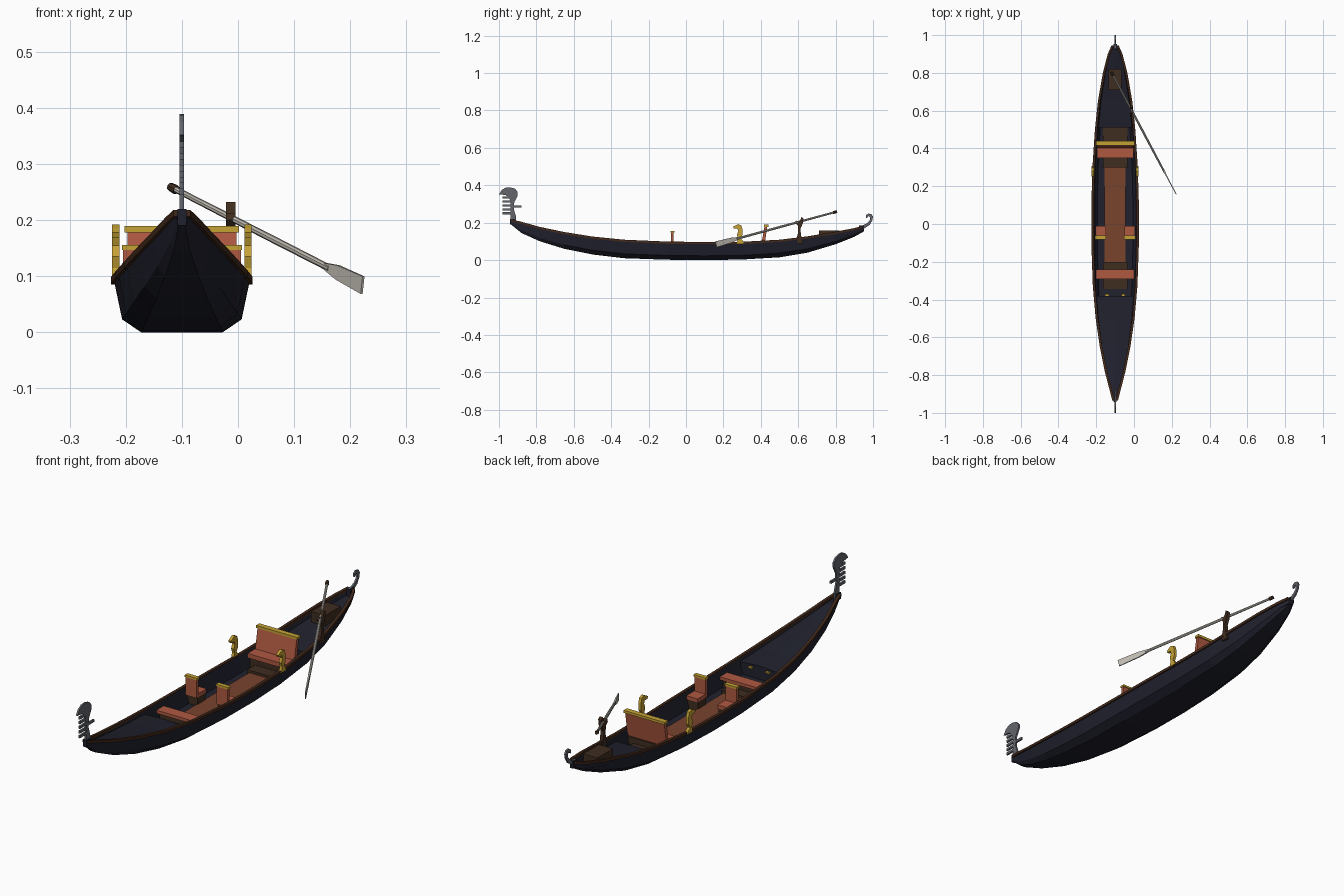
import bpy, bmesh
from mathutils import Vector

cube = bpy.data.objects.get("Cube")
if cube:
    bpy.data.objects.remove(cube, do_unlink=True)

CX = -0.1  # boat centreline; the oar reaches out to the left


def material(name, r, g, b):
    m = bpy.data.materials.new(name)
    m.use_nodes = True
    m.diffuse_color = (r, g, b, 1)
    m.node_tree.nodes["Principled BSDF"].inputs["Base Color"].default_value = (r, g, b, 1)
    return m


NAVY = material("navy_black", .014, .015, .026)
RIM = material("rim_brown", .055, .022, .011)
DARK = material("dark_wood", .05, .026, .014)
CARPET = material("carpet_brown", .19, .058, .027)
RED = material("red_cushion", .43, .1, .053)
GOLD = material("gold", .56, .36, .035)
IRON = material("iron_grey", .125, .13, .15)
OAR = material("pale_wood", .52, .49, .44)


def rings_mesh(name, rings, mat):
    """Skin a list of equal closed rings and cap both ends."""
    bm = bmesh.new()
    loops = [[bm.verts.new(p) for p in ring] for ring in rings]
    n = len(loops[0])
    for a, b in zip(loops, loops[1:]):
        for i in range(n):
            j = (i + 1) % n
            bm.faces.new((a[i], a[j], b[j], b[i]))
    bm.faces.new(loops[0])
    bm.faces.new(loops[-1])
    bmesh.ops.recalc_face_normals(bm, faces=bm.faces)
    me = bpy.data.meshes.new(name)
    bm.to_mesh(me)
    bm.free()
    me.materials.append(mat)
    ob = bpy.data.objects.new(name, me)
    bpy.context.collection.objects.link(ob)
    return ob


def prism(name, outline, x, width, mat):
    """Extrude a (y, z) outline sideways, centred x from the centreline."""
    return rings_mesh(name, [[(CX + x + s * width / 2, y, z) for y, z in outline]
                             for s in (-1, 1)], mat)


def box(name, x, width, y0, y1, z0, z1, mat):
    return prism(name, [(y0, z0), (y1, z0), (y1, z1), (y0, z1)], x, width, mat)


# Hull stations: y, half width, sheer height, keel height
STATIONS = [(-.935, .010, .213, .190), (-.88, .024, .200, .145), (-.78, .050, .172, .100),
            (-.65, .076, .145, .060), (-.5, .098, .121, .030), (-.33, .113, .104, .010),
            (-.1, .121, .094, .002), (.1, .121, .092, 0), (.3, .115, .093, .003),
            (.5, .102, .104, .015), (.65, .086, .122, .040), (.8, .060, .147, .085),
            (.9, .034, .166, .125), (.945, .014, .178, .150)]
YS = [s[0] for s in STATIONS]


def station(y):
    for a, b in zip(STATIONS, STATIONS[1:]):
        if y <= b[0]:
            t = (y - a[0]) / (b[0] - a[0])
            return [p + (q - p) * t for p, q in zip(a[1:], b[1:])]


def loft(name, ys, section, mat):
    return rings_mesh(name, [[(CX + x, y, z) for x, z in section(*station(y))] for y in ys], mat)


# Hull shell, outside and inside in one ring
HALF = [(.6, 0), (.88, .25), (1, 1), (.93, 1), (.78, .27)]


def shell(h, top, bot):
    right = [(h * u, bot + (top - bot) * v) for u, v in HALF]
    return right + [(-x, z) for x, z in reversed(right)]


loft("hull", YS, shell, NAVY)

# Gunwale rims
for side, sign in (("left", 1), ("right", -1)):
    loft("rim_" + side, YS,
         lambda h, top, bot: [(sign * x, z) for x, z in
                              ((h + .005, top - .007), (h + .005, top + .005),
                               (max(h - .008, .001), top + .005), (max(h - .008, .001), top - .007))],
         RIM)


# Decks at both ends, with bulkheads
def deck(drop, crown):
    def section(h, top, bot):
        low = bot + .2 * (top - bot)
        return [(-.94 * h, top - drop), (0, top - drop + crown), (.94 * h, top - drop),
                (.75 * h, low), (-.75 * h, low)]
    return section


loft("foredeck", [-.38, -.5, -.65, -.78, -.88, -.93], deck(.014, .006), NAVY)
loft("stern_deck", [.51, .65, .8, .9, .94], deck(.026, .004), NAVY)
box("bow_post", 0, .016, -.942, -.915, .19, .22, NAVY)
box("stern_post", 0, .018, .925, .952, .152, .184, NAVY)
box("stern_platform", 0, .07, .71, .82, .11, .157, DARK)
for s in (-1, 1):
    box("bulkhead_handle", s * .043, .02, -.38, -.371, .082, .089, GOLD)

# Floor
box("carpet", 0, .11, -.235, .3, .02, .034, CARPET)
box("front_step", 0, .13, -.345, -.2, .02, .045, DARK)
box("rear_step", 0, .13, .3, .51, .02, .045, DARK)

# Front bench
box("front_bench", 0, .2, -.292, -.24, .066, .08, RED)
box("front_bench_base", 0, .18, -.285, -.247, .03, .066, DARK)

# Pair of chairs with their backs to the bow
for s in (-1, 1):
    x = s * .077
    box("chair_base", x, .052, -.07, -.014, .024, .066, DARK)
    box("chair_seat", x, .056, -.066, -.01, .066, .082, RED)
    box("chair_back", x, .056, -.08, -.066, .066, .148, RED)
    box("chair_trim", x, .06, -.082, -.062, .147, .156, GOLD)

# Rear sofa with a leaning back
box("sofa_base", 0, .18, .355, .425, .03, .07, DARK)
box("sofa_seat", 0, .194, .35, .41, .07, .09, RED)
prism("sofa_back", [(.4, .07), (.418, .07), (.435, .18), (.42, .18)], 0, .194, RED)
box("sofa_trim", 0, .204, .416, .44, .178, .189, GOLD)

# Gilded sea-creature ornaments on the rims
ORNAMENT = [(.272, .09), (.308, .09), (.303, .105), (.292, .115), (.303, .135), (.302, .165),
            (.296, .185), (.28, .192), (.266, .186), (.252, .178), (.256, .168), (.275, .168),
            (.28, .155), (.272, .135), (.278, .115)]
for s in (-1, 1):
    prism("gold_ornament", ORNAMENT, s * .118, .013, GOLD)

# Oar rest
prism("oar_rest", [(.592, .09), (.625, .09), (.616, .13), (.611, .165), (.624, .195), (.628, .222),
                   (.618, .232), (.61, .212), (.6, .205), (.588, .212), (.584, .2),
                   (.598, .185), (.6, .15), (.594, .125)], .087, .017, DARK)

# Bow iron: cleaver head, comb teeth and one rear tooth
prism("bow_iron", [(-.94, .2), (-.908, .2), (-.908, .23), (-.92, .27), (-.918, .31), (-.9, .345),
                   (-.9, .365), (-.915, .382), (-.94, .389), (-.965, .387), (-.985, .375), (-1, .352),
                   (-.965, .348), (-.945, .335), (-.937, .3), (-.937, .25)], 0, .008, IRON)
for i in range(5):
    z = .245 + i * .021
    box("comb_tooth", 0, .008, -.982, -.93, z, z + .011, IRON)
box("rear_tooth", 0, .008, -.925, -.88, .28, .291, IRON)

# Stern iron curl
prism("stern_iron", [(.93, .165), (.955, .17), (.982, .188), (.996, .212), (1, .232), (.992, .246),
                     (.975, .249), (.963, .24), (.961, .226), (.968, .226), (.976, .236), (.985, .23),
                     (.983, .214), (.97, .198), (.945, .186), (.928, .184)], 0, .008, IRON)

# Oar: tapered shaft, dark grip and flat blade along one axis
TOP, TIP = Vector((-.12, .805, .259)), Vector((.222, .16, .084))
axis = (TIP - TOP).normalized()
flat = axis.cross(Vector((0, 0, 1))).normalized()
wide = flat.cross(axis)


def along(name, steps, mat, sides):
    """Rings at (fraction, half width, half thickness) along the oar."""
    rings = []
    for t, w, d in steps:
        c = TOP.lerp(TIP, t)
        rings.append([c + wide * w * u + flat * d * v for u, v in sides])
    return rings_mesh(name, rings, mat)


OCTAGON = [(1, .4), (.4, 1), (-.4, 1), (-1, .4), (-1, -.4), (-.4, -1), (.4, -1), (1, -.4)]
SQUARE = [(1, 1), (-1, 1), (-1, -1), (1, -1)]
along("oar_grip", [(0, .007, .007), (.025, .008, .008), (.03, .006, .006)], DARK, OCTAGON)
along("oar_shaft", [(.025, .005, .005), (.5, .006, .006), (.83, .006, .005)], OAR, OCTAGON)
along("oar_blade", [(.81, .006, .004), (.87, .013, .003), (1, .016, .002)], OAR, SQUARE)
